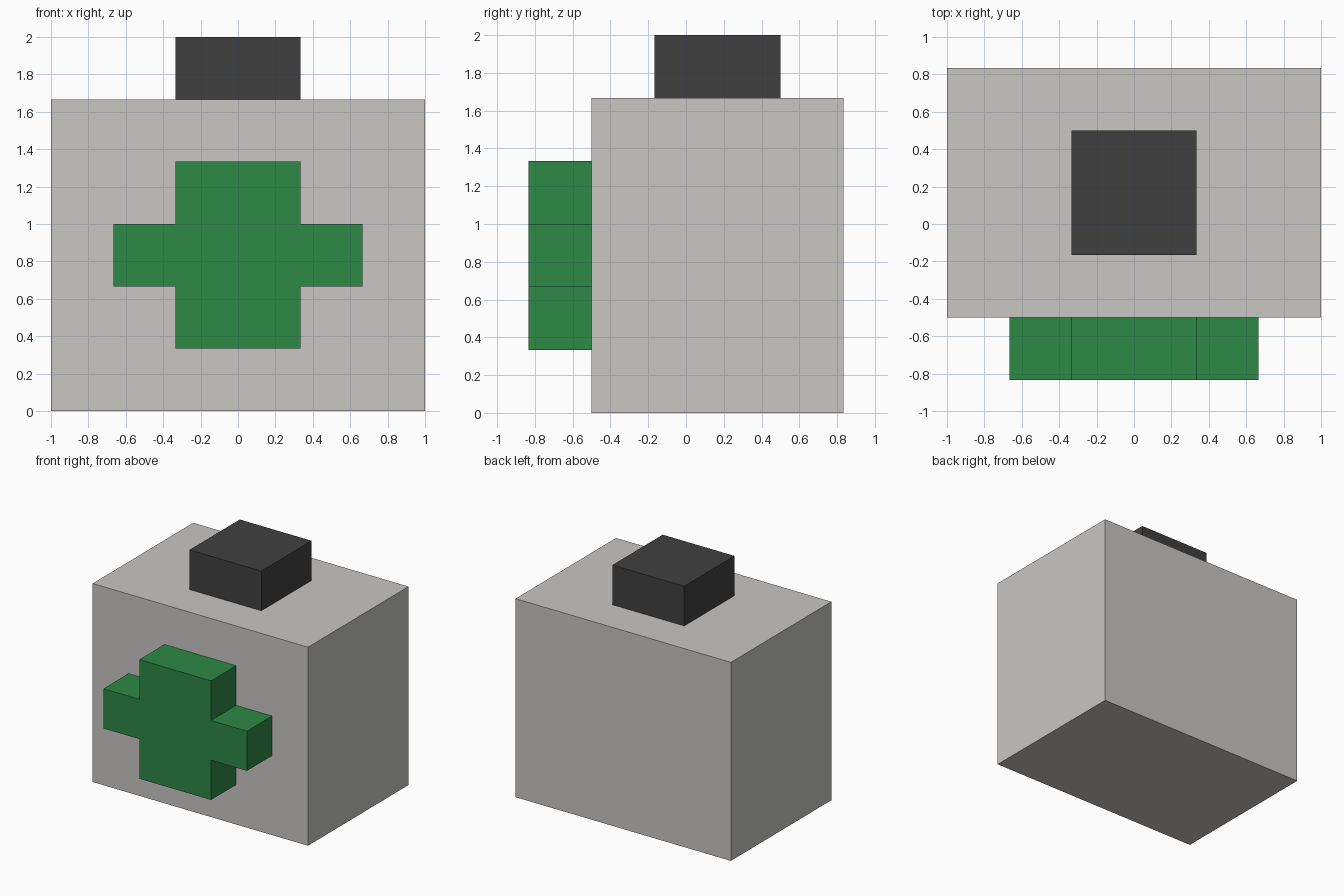
import bpy
import bmesh

default_cube = bpy.data.objects.get("Cube")
if default_cube:
    bpy.data.objects.remove(default_cube, do_unlink=True)

U = 1 / 3  # the whole model sits on a grid of this unit


def make_material(name, r, g, b):
    mat = bpy.data.materials.new(name)
    mat.use_nodes = True
    mat.diffuse_color = (r, g, b, 1)
    mat.node_tree.nodes["Principled BSDF"].inputs["Base Color"].default_value = (r, g, b, 1)
    return mat


def extrude_profile(name, profile, y_front, y_back, mat):
    """Extrude an outline of (x, z) grid points from y_front to y_back."""
    bm = bmesh.new()
    face = bm.faces.new([bm.verts.new((x * U, y_front * U, z * U)) for x, z in profile])
    result = bmesh.ops.extrude_face_region(bm, geom=[face], use_keep_orig=True)
    moved = [v for v in result["geom"] if isinstance(v, bmesh.types.BMVert)]
    bmesh.ops.translate(bm, verts=moved, vec=(0, (y_back - y_front) * U, 0))
    bmesh.ops.recalc_face_normals(bm, faces=bm.faces)
    mesh = bpy.data.meshes.new(name)
    bm.to_mesh(mesh)
    bm.free()
    mesh.materials.append(mat)
    obj = bpy.data.objects.new(name, mesh)
    bpy.context.collection.objects.link(obj)
    return obj


def rectangle(half_width, bottom, top):
    return [(-half_width, bottom), (half_width, bottom), (half_width, top), (-half_width, top)]


light_grey = make_material("light grey", 0.58, 0.57, 0.55)
dark_grey = make_material("dark grey", 0.051, 0.051, 0.051)
green = make_material("green", 0.027, 0.246, 0.061)

# Box body and the cap on top
extrude_profile("body", rectangle(3, 0, 5), -1.5, 2.5, light_grey)
extrude_profile("cap", rectangle(1, 5, 6), -0.5, 1.5, dark_grey)

# Raised cross on the front: right half outline, mirrored to the left
right_half = [(1, 1), (1, 2), (2, 2), (2, 3), (1, 3), (1, 4)]
left_half = [(-x, z) for x, z in reversed(right_half)]
extrude_profile("front_cross", right_half + left_half, -2.5, -1.5, green)
